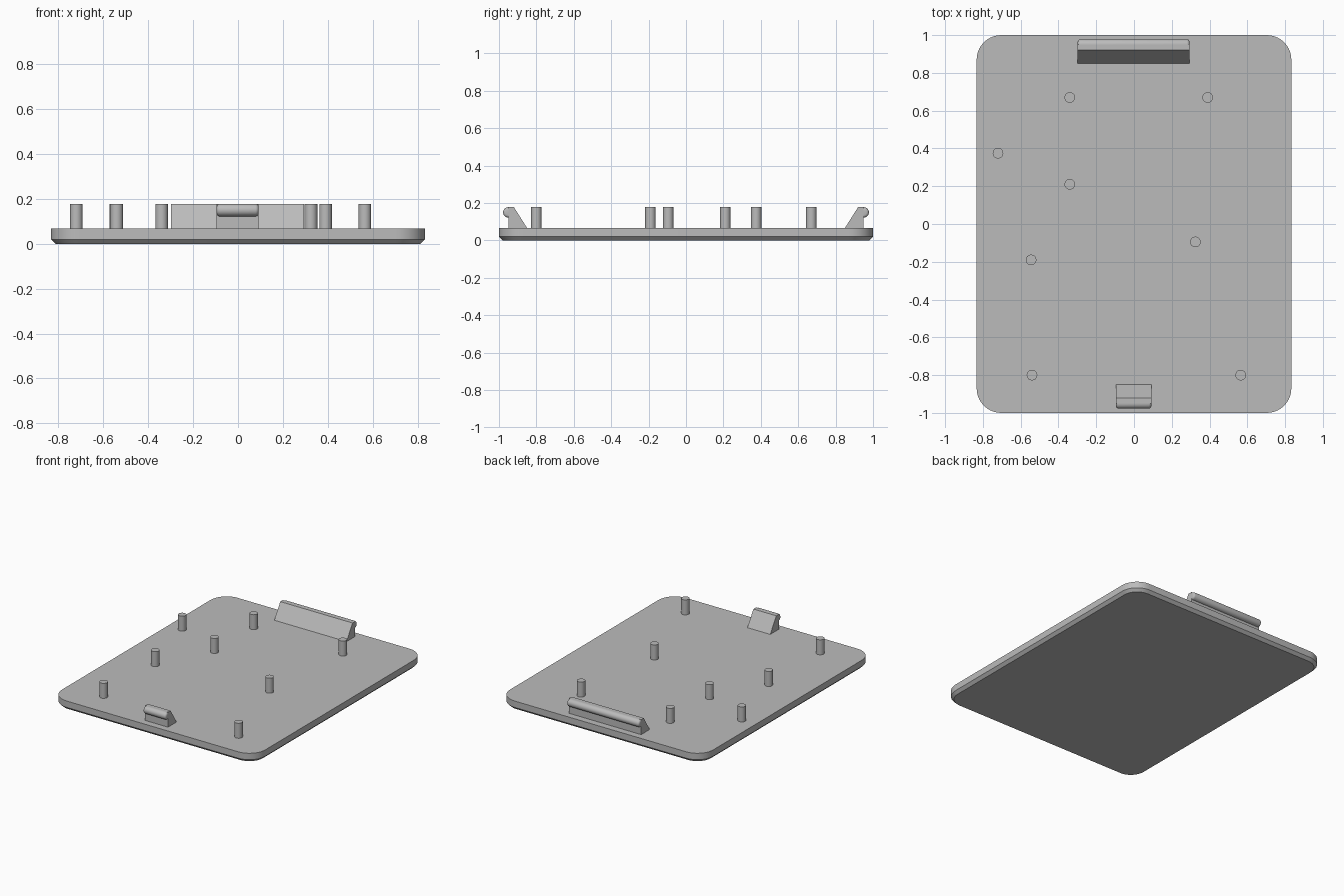
import bpy, bmesh, math
from mathutils import Matrix

if "Cube" in bpy.data.objects:
    bpy.data.objects.remove(bpy.data.objects["Cube"])

grey = bpy.data.materials.new("plain grey")
grey.use_nodes = True
COLOUR = (0.5, 0.5, 0.5, 1)
grey.diffuse_color = COLOUR
grey.node_tree.nodes["Principled BSDF"].inputs["Base Color"].default_value = COLOUR

TOP = 0.067      # upper face of the plate
HIGH = 0.178     # top of the pegs and clips


def finish(bm, name):
    bmesh.ops.recalc_face_normals(bm, faces=bm.faces)
    mesh = bpy.data.meshes.new(name)
    bm.to_mesh(mesh)
    bm.free()
    obj = bpy.data.objects.new(name, mesh)
    mesh.materials.append(grey)
    bpy.context.collection.objects.link(obj)
    bpy.ops.object.select_all(action="DESELECT")
    obj.select_set(True)
    bpy.context.view_layer.objects.active = obj
    bpy.ops.object.shade_smooth_by_angle(angle=math.radians(30))
    return obj


def arc(cx, cy, r, start, end, steps):
    angles = [math.radians(start + (end - start) * i / steps) for i in range(steps + 1)]
    return [(cx + r * math.cos(a), cy + r * math.sin(a)) for a in angles]


def loft(name, rings):
    """Skin closed rings of points and cap both ends."""
    bm = bmesh.new()
    loops = [[bm.verts.new(p) for p in ring] for ring in rings]
    n = len(loops[0])
    for a, b in zip(loops, loops[1:]):
        for i in range(n):
            j = (i + 1) % n
            bm.faces.new((a[i], a[j], b[j], b[i]))
    bm.faces.new(loops[0])
    bm.faces.new(loops[-1])
    return finish(bm, name)


# Base plate: rounded rectangle with a chamfered underside
def plate_ring(inset, z):
    r, points = 0.13, []
    for k, (sx, sy) in enumerate([(1, 1), (-1, 1), (-1, -1), (1, -1)]):
        points += arc(sx * (0.833 - r), sy * (1 - r), r - inset, 90 * k, 90 * k + 90, 10)
    return [(x, y, z) for x, y in points]


loft("base_plate", [plate_ring(0.02, 0), plate_ring(0, 0.02), plate_ring(0, TOP)])

# Locating pegs
PEGS = [(-0.34, 0.67), (0.39, 0.67), (-0.72, 0.375), (-0.34, 0.21),
        (0.325, -0.095), (-0.545, -0.19), (-0.54, -0.8), (0.565, -0.8)]
for number, (x, y) in enumerate(PEGS, 1):
    bm = bmesh.new()
    bottom = TOP - 0.005
    bmesh.ops.create_cone(bm, cap_ends=True, segments=32, radius1=0.028, radius2=0.028,
                          depth=HIGH - bottom,
                          matrix=Matrix.Translation((x, y, (HIGH + bottom) / 2)))
    finish(bm, f"peg_{number}")


# Clips: sloped wedge with a rounded lip on the outer side
def clip(name, x0, x1, side):
    wedge = [(0.95, TOP - 0.005), (0.95, HIGH), (0.92, HIGH), (0.85, TOP), (0.85, TOP - 0.005)]
    loft(name + "_wedge", [[(x, side * y, z) for y, z in wedge] for x in (x0, x1)])
    radius, soft = 0.028, 0.014
    rings = []
    for end, inward, order in ((x0, 1, 1), (x1, -1, -1)):
        group = []
        for i in range(5):
            a = math.radians(90 * i / 4)
            r = radius - soft * (1 - math.sin(a))
            x = end + inward * soft * (1 - math.cos(a))
            half = arc(0.95, HIGH - radius, r, -90, 90, 14)
            group.append([(x, side * y, z) for y, z in half])
        rings += group[::order]
    loft(name + "_lip", rings)


clip("front_clip", -0.095, 0.092, -1)
clip("back_clip", -0.298, 0.294, 1)
